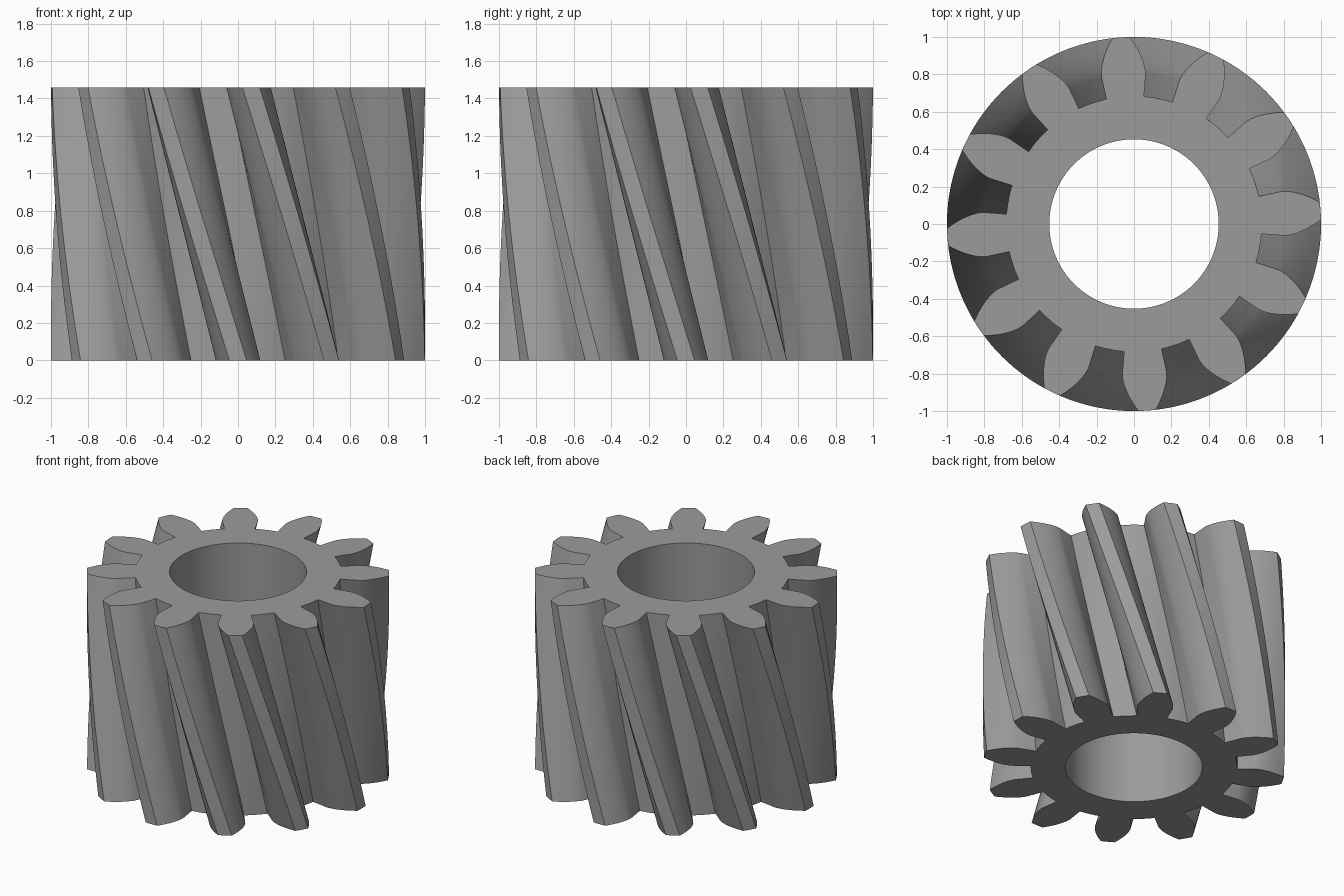
import bpy, bmesh, math
from mathutils import Vector

if "Cube" in bpy.data.objects:
    bpy.data.objects.remove(bpy.data.objects["Cube"])

TEETH, HEIGHT, LAYERS = 12, 1.46, 24
R_TIP, R_BASE, R_ROOT, R_BORE = 1.0, 0.806, 0.684, 0.453
HALF_BASE = math.radians(8.44)      # half tooth angle at the base circle
TWIST = math.radians(-26.0)         # rotation from bottom to top
PITCH = 2 * math.pi / TEETH


def involute(r):
    a = math.acos(min(1.0, R_BASE / r))
    return math.tan(a) - a


# One tooth: radial root wall, involute flank, tip arc, mirrored flank, root arc
flank = [(R_ROOT, HALF_BASE)]
for i in range(8):
    r = R_BASE + (R_TIP - R_BASE) * (i / 7) ** 1.3
    flank.append((r, HALF_BASE - involute(r)))
tip = flank[-1][1]
gap = PITCH - 2 * HALF_BASE
tooth = [(r, -a) for r, a in flank] + [(R_TIP, 0)] + [(r, a) for r, a in reversed(flank)]
tooth += [(R_ROOT, HALF_BASE + gap * k / 3) for k in (1, 2)]
outline = [(r, a + t * PITCH) for t in range(TEETH) for r, a in tooth]
bore = [(R_BORE, 2 * math.pi * k / 96) for k in range(96)]

bm = bmesh.new()


def ring(points, z, turn):
    return [bm.verts.new((r * math.cos(a + turn), r * math.sin(a + turn), z)) for r, a in points]


def bridge(low, high, flip=False):
    n = len(low)
    for i in range(n):
        j = (i + 1) % n
        quad = [low[i], low[j], high[j], high[i]]
        bm.faces.new(quad[::-1] if flip else quad)


# Twisted toothed wall
rings = [ring(outline, HEIGHT * k / LAYERS, TWIST * k / LAYERS) for k in range(LAYERS + 1)]
for low, high in zip(rings, rings[1:]):
    bridge(low, high)

# Straight bore
bore_low, bore_high = ring(bore, 0, 0), ring(bore, HEIGHT, 0)
bridge(bore_low, bore_high, flip=True)

# Flat end faces between bore and teeth
for outer, inner, up in ((rings[0], bore_low, -1), (rings[-1], bore_high, 1)):
    edges = [bm.edges.get((loop[i], loop[(i + 1) % len(loop)]))
             for loop in (outer, inner) for i in range(len(loop))]
    result = bmesh.ops.triangle_fill(bm, use_beauty=True, use_dissolve=False,
                                     edges=edges, normal=Vector((0, 0, up)))
    for face in result["geom"]:
        if isinstance(face, bmesh.types.BMFace):
            face.normal_update()
            if face.normal.z * up < 0:
                face.normal_flip()

mesh = bpy.data.meshes.new("helical_gear")
bm.to_mesh(mesh)
bm.free()
gear = bpy.data.objects.new("helical_gear", mesh)
bpy.context.collection.objects.link(gear)

steel = bpy.data.materials.new("steel_grey")
steel.diffuse_color = (0.33, 0.33, 0.33, 1)
steel.use_nodes = True
steel.node_tree.nodes["Principled BSDF"].inputs["Base Color"].default_value = steel.diffuse_color
mesh.materials.append(steel)

bpy.context.view_layer.objects.active = gear
gear.select_set(True)
bpy.ops.object.shade_smooth_by_angle(angle=math.radians(25))
